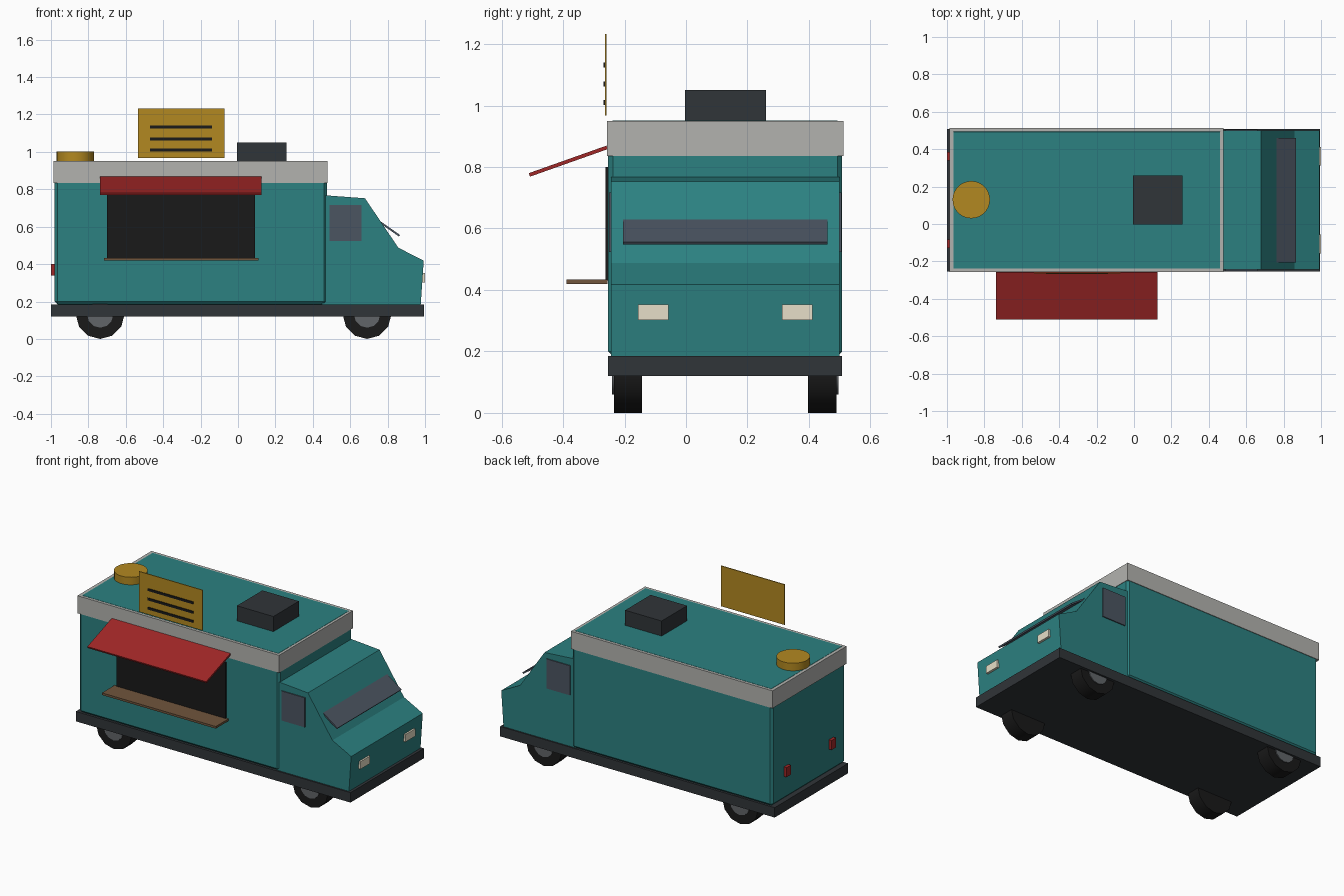
import bpy, bmesh, math
from mathutils import Matrix

if "Cube" in bpy.data.objects:
    bpy.data.objects.remove(bpy.data.objects["Cube"])

COLOURS = {
    "teal": (0.025, 0.22, 0.22), "cream": (0.45, 0.45, 0.43), "dark": (0.03, 0.035, 0.04),
    "black": (0.01, 0.01, 0.01), "glass": (0.07, 0.09, 0.12), "red": (0.35, 0.02, 0.02),
    "wood": (0.16, 0.09, 0.045), "yellow": (0.45, 0.25, 0.015), "lamp": (0.8, 0.74, 0.58),
    "hub": (0.12, 0.13, 0.14),
}
MATS = {}
for key, rgb in COLOURS.items():
    MATS[key] = bpy.data.materials.new(key)
    MATS[key].diffuse_color = (*rgb, 1)

MID_Y = 0.1275  # centre line of the truck


def finish(name, bm, colour):
    bmesh.ops.recalc_face_normals(bm, faces=bm.faces)
    mesh = bpy.data.meshes.new(name)
    bm.to_mesh(mesh)
    bm.free()
    mesh.materials.append(MATS[colour])
    obj = bpy.data.objects.new(name, mesh)
    bpy.context.collection.objects.link(obj)
    return obj


def box(name, colour, x, y, z, bevel=0):
    bm = bmesh.new()
    size = Matrix.Diagonal((x[1] - x[0], y[1] - y[0], z[1] - z[0], 1))
    centre = Matrix.Translation((sum(x) / 2, sum(y) / 2, sum(z) / 2))
    bmesh.ops.create_cube(bm, size=1, matrix=centre @ size)
    if bevel:
        bmesh.ops.bevel(bm, geom=bm.edges[:], offset=bevel, segments=1, affect='EDGES')
    return finish(name, bm, colour)


def slab(name, colour, size, centre, angle, axis):
    bm = bmesh.new()
    m = Matrix.Translation(centre) @ Matrix.Rotation(angle, 4, axis) @ Matrix.Diagonal((*size, 1))
    bmesh.ops.create_cube(bm, size=1, matrix=m)
    return finish(name, bm, colour)


def cylinder(name, colour, sides, radius, depth, centre, along_y=False):
    bm = bmesh.new()
    m = Matrix.Translation(centre)
    if along_y:
        m = m @ Matrix.Rotation(math.pi / 2, 4, 'X')
    bmesh.ops.create_cone(bm, cap_ends=True, segments=sides, radius1=radius, radius2=radius,
                          depth=depth, matrix=m)
    obj = finish(name, bm, colour)
    bpy.ops.object.select_all(action='DESELECT')
    obj.select_set(True)
    bpy.context.view_layer.objects.active = obj
    bpy.ops.object.shade_smooth_by_angle(angle=math.radians(35))
    return obj


# chassis, body and roof trim
box("chassis", "dark", (-1, 0.995), (-0.254, 0.508), (0.12, 0.185))
box("body", "teal", (-0.98, 0.475), (-0.253, 0.508), (0.185, 0.951), bevel=0.015)
box("roof_trim", "cream", (-0.987, 0.478), (-0.257, 0.512), (0.835, 0.95))

# cab: side profile extruded across the width
profile = [(0.45, 0.185), (0.977, 0.185), (0.993, 0.418), (0.857, 0.488), (0.679, 0.752), (0.45, 0.769)]
bm = bmesh.new()
face = bm.faces.new([bm.verts.new((x, -0.244, z)) for x, z in profile])
extruded = bmesh.ops.extrude_face_region(bm, geom=[face])["geom"]
bmesh.ops.translate(bm, vec=(0, 0.743, 0),
                    verts=[v for v in extruded if isinstance(v, bmesh.types.BMVert)])
finish("cab", bm, "teal")

# windscreen
slab("windscreen", "glass", (0.14, 0.665, 0.01), (0.806, MID_Y, 0.592), math.radians(35), 'Y')

# parts mirrored about the centre line
for side, s in (("front", -1), ("back", 1)):
    y = MID_Y + s * 0.372
    box(f"{side}_cab_window", "glass", (0.49, 0.66), (y - 0.006, y + 0.006), (0.523, 0.717))
    y = MID_Y + s * 0.234
    box(f"{side}_headlight", "lamp", (0.97, 1), (y - 0.05, y + 0.05), (0.303, 0.352))
    box(f"{side}_tail_light", "red", (-1, -0.97), (y - 0.023, y + 0.023), (0.338, 0.4))
    for end, x in (("rear", -0.737), ("fore", 0.69)):
        cylinder(f"{side}_{end}_wheel", "black", 12, 0.13, 0.092, (x, MID_Y + s * 0.316, 0.13), True)
        cylinder(f"{side}_{end}_hub", "hub", 12, 0.07, 0.05, (x, MID_Y + s * 0.343, 0.13), True)

# serving hatch, counter and awning
box("serving_hatch", "black", (-0.70, 0.092), (-0.262, -0.245), (0.43, 0.80))
box("counter", "wood", (-0.717, 0.11), (-0.388, -0.255), (0.42, 0.434))
slab("awning", "red", (0.863, 0.268, 0.012), (-0.305, -0.383, 0.819), math.radians(19.5), 'X')

# menu sign with bars
box("menu_sign", "yellow", (-0.535, -0.073), (-0.264, -0.258), (0.968, 1.233))
for i, z in enumerate((1.01, 1.07, 1.132)):
    box(f"menu_bar_{i + 1}", "black", (-0.47, -0.14), (-0.268, -0.262), (z - 0.008, z + 0.008))

# roof equipment
box("roof_unit", "dark", (-0.005, 0.26), (-0.004, 0.26), (0.945, 1.05))
cylinder("roof_vent", "yellow", 28, 0.1, 0.055, (-0.87, 0.13, 0.9735))

for m in bpy.data.materials:
    if m.users and not m.is_grease_pencil:
        m.use_nodes = True
        m.node_tree.nodes["Principled BSDF"].inputs["Base Color"].default_value = m.diffuse_color
